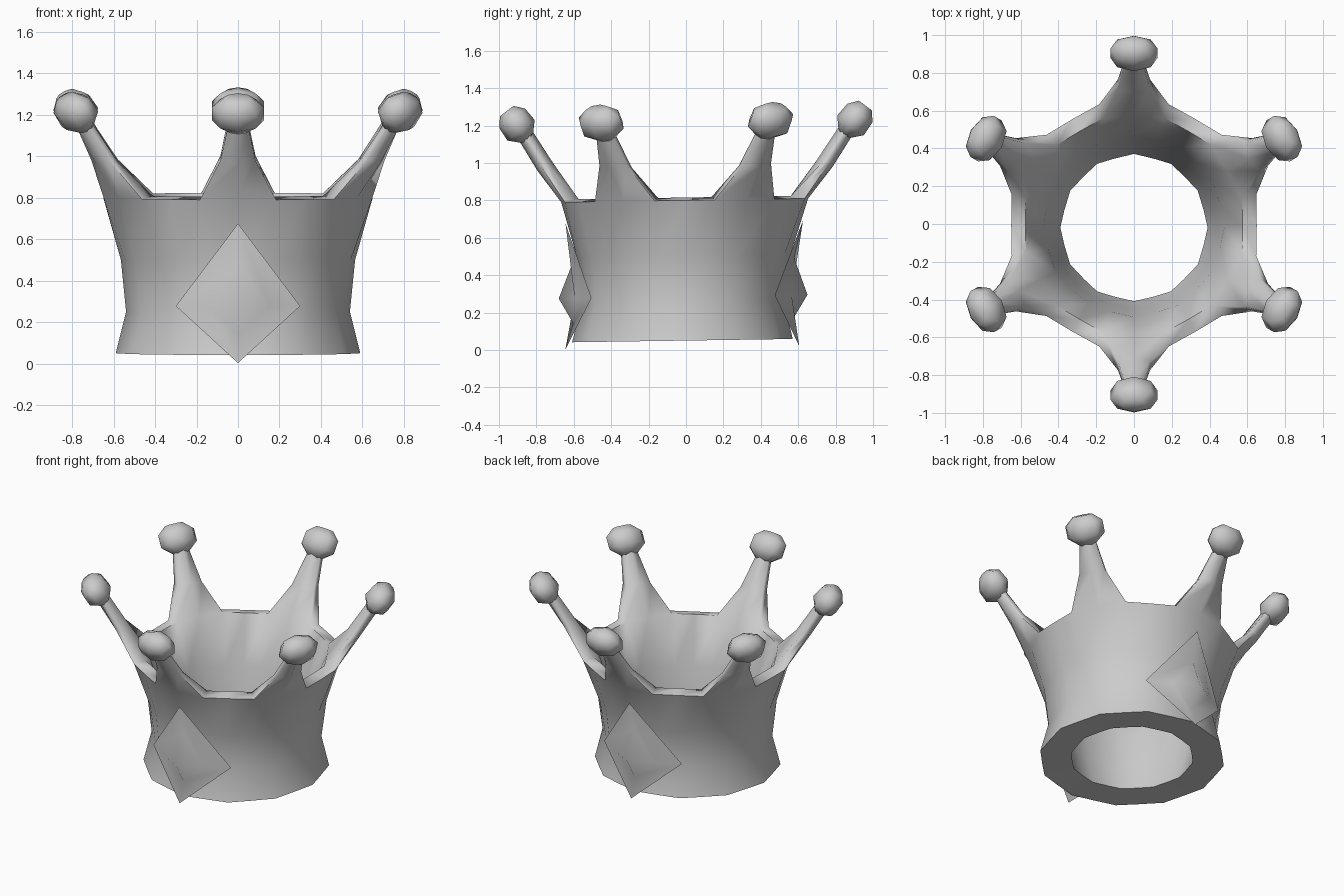
import bpy, bmesh, math
from mathutils import Vector

cube = bpy.data.objects.get("Cube")
if cube:
    bpy.data.objects.remove(cube)

metal = bpy.data.materials.new("plain grey")
metal.use_nodes = True
GREY = (0.6, 0.6, 0.6, 1)
metal.diffuse_color = GREY
metal.node_tree.nodes["Principled BSDF"].inputs["Base Color"].default_value = GREY


def polar(r, t, z, angle):
    """Point at radius r, sideways offset t and height z, facing an angle."""
    c, s = math.cos(angle), math.sin(angle)
    return Vector((r * c - t * s, r * s + t * c, z))


def lean(p):
    """The whole crown is slightly skewed towards the back."""
    return Vector((p.x, p.y - 0.02 * (1 - p.z / 1.25), p.z + 0.015 * p.y))


def finish(name, bm, angle=80):
    bmesh.ops.remove_doubles(bm, verts=bm.verts, dist=0.0005)
    bmesh.ops.recalc_face_normals(bm, faces=bm.faces)
    for v in bm.verts:
        v.co = lean(v.co)
    mesh = bpy.data.meshes.new(name)
    bm.to_mesh(mesh)
    bm.free()
    mesh.materials.append(metal)
    obj = bpy.data.objects.new(name, mesh)
    bpy.context.collection.objects.link(obj)
    bpy.ops.object.select_all(action="DESELECT")
    obj.select_set(True)
    bpy.context.view_layer.objects.active = obj
    bpy.ops.object.shade_smooth_by_angle(angle=math.radians(angle))
    return obj


def loft(bm, rings, closed=True):
    """Skin a list of rings of points."""
    rows = [[bm.verts.new(p) for p in ring] for ring in rings]
    n = len(rows[0])
    for a, b in zip(rows, rows[1:]):
        for i in range(n if closed else n - 1):
            j = (i + 1) % n
            bm.faces.new((a[i], a[j], b[j], b[i]))
    return rows


SPIKES = [math.radians(30 + 60 * k) for k in range(6)]
SIDE = math.radians(16)

# Band: outer wall up, over the rim, and down the inner wall to the foot
# (radius at spike, radius at gap edge, radius at gap middle, height)
wall = [(0.39, 0.38, 0.39, 0.055), (0.59, 0.572, 0.59, 0.05),
        (0.54, 0.525, 0.54, 0.25), (0.57, 0.56, 0.565, 0.50),
        (0.66, 0.667, 0.65, 0.80)]
inner = [(0.57, 0.59, 0.575, 0.815), (0.48, 0.47, 0.48, 0.50),
         (0.44, 0.425, 0.44, 0.25), (0.39, 0.38, 0.39, 0.055)]


def band_ring(spike, edge, gap, z):
    ring = []
    for a in SPIKES:
        ring += [polar(edge, 0, z, a - SIDE), polar(spike, 0, z, a),
                 polar(edge, 0, z, a + SIDE), polar(gap, 0, z, a + math.pi / 6)]
    return ring


bm = bmesh.new()
outer_rows = loft(bm, [band_ring(*w) for w in wall])
inner_rows = loft(bm, [band_ring(*w) for w in inner])
out_rim, in_rim = outer_rows[-1], inner_rows[0]
n = len(out_rim)
for i in range(n):
    if i % 4 in (2, 3):        # rim between the spikes
        j = (i + 1) % n
        bm.faces.new((out_rim[i], out_rim[j], in_rim[j], in_rim[i]))

# Spikes: grown from the rim, tapering up to a neck
# (outer radius, outer height, inner radius, inner height, half width)
spike_rows = [(0.79, 0.97, 0.70, 1.00, 0.085), (0.895, 1.14, 0.825, 1.19, 0.048)]
for k, a in enumerate(SPIKES):
    i = 4 * k
    base = out_rim[i:i + 3] + in_rim[i:i + 3][::-1]
    rings = [[v.co.copy() for v in base]]
    for ro, zo, ri, zi, w in spike_rows:
        e = 0.02
        rings.append([polar(ro - e, -w, zo + e, a), polar(ro, 0, zo, a),
                      polar(ro - e, w, zo + e, a), polar(ri + e, w, zi - e, a),
                      polar(ri, 0, zi, a), polar(ri + e, -w, zi - e, a)])
    bm.faces.new(loft(bm, rings)[-1])
finish("crown_band", bm, 75)

# Balls: faceted knobs threaded on the spike direction
# (distance along the spike, half width sideways, half depth)
ball_rows = [(-0.1, 0.05, 0.035), (-0.04, 0.125, 0.09),
             (0.04, 0.125, 0.085), (0.09, 0.065, 0.045)]
for k, a in enumerate(SPIKES):
    bm = bmesh.new()
    rings = []
    for s, w, d in ball_rows:
        ring = []
        for q in range(8):
            t = math.tau * q / 8
            u = d * math.sin(t)
            ring.append(polar(0.905 + 0.6 * s + 0.8 * u, w * math.cos(t),
                              1.22 + 0.8 * s - 0.6 * u, a))
        rings.append(ring)
    rows = loft(bm, rings)
    bm.faces.new(rows[0])
    bm.faces.new(rows[-1])
    finish(f"spike_ball_{k + 1}", bm)

# Gems: kite plates with a raised pyramid in the middle, front and back
for name, a in (("front_gem", -math.pi / 2), ("back_gem", math.pi / 2)):
    bm = bmesh.new()
    kite = [(0.635, 0, 0.685), (0.49, 0.3, 0.285), (0.625, 0, 0.012), (0.49, -0.3, 0.285)]
    inset = [(0.59, 0, 0.485), (0.58, 0.15, 0.285), (0.585, 0, 0.15), (0.58, -0.15, 0.285)]
    rows = loft(bm, [[polar(r, t, z, a) for r, t, z in ring] for ring in (kite, inset)])
    tip = bm.verts.new(polar(0.665, 0, 0.285, a))
    for i in range(4):
        bm.faces.new((rows[1][i], rows[1][(i + 1) % 4], tip))
    gem = finish(name, bm)
    # Plates face outwards
    side = -1 if a < 0 else 1
    if sum(p.normal.y for p in gem.data.polygons) * side < 0:
        gem.data.flip_normals()
